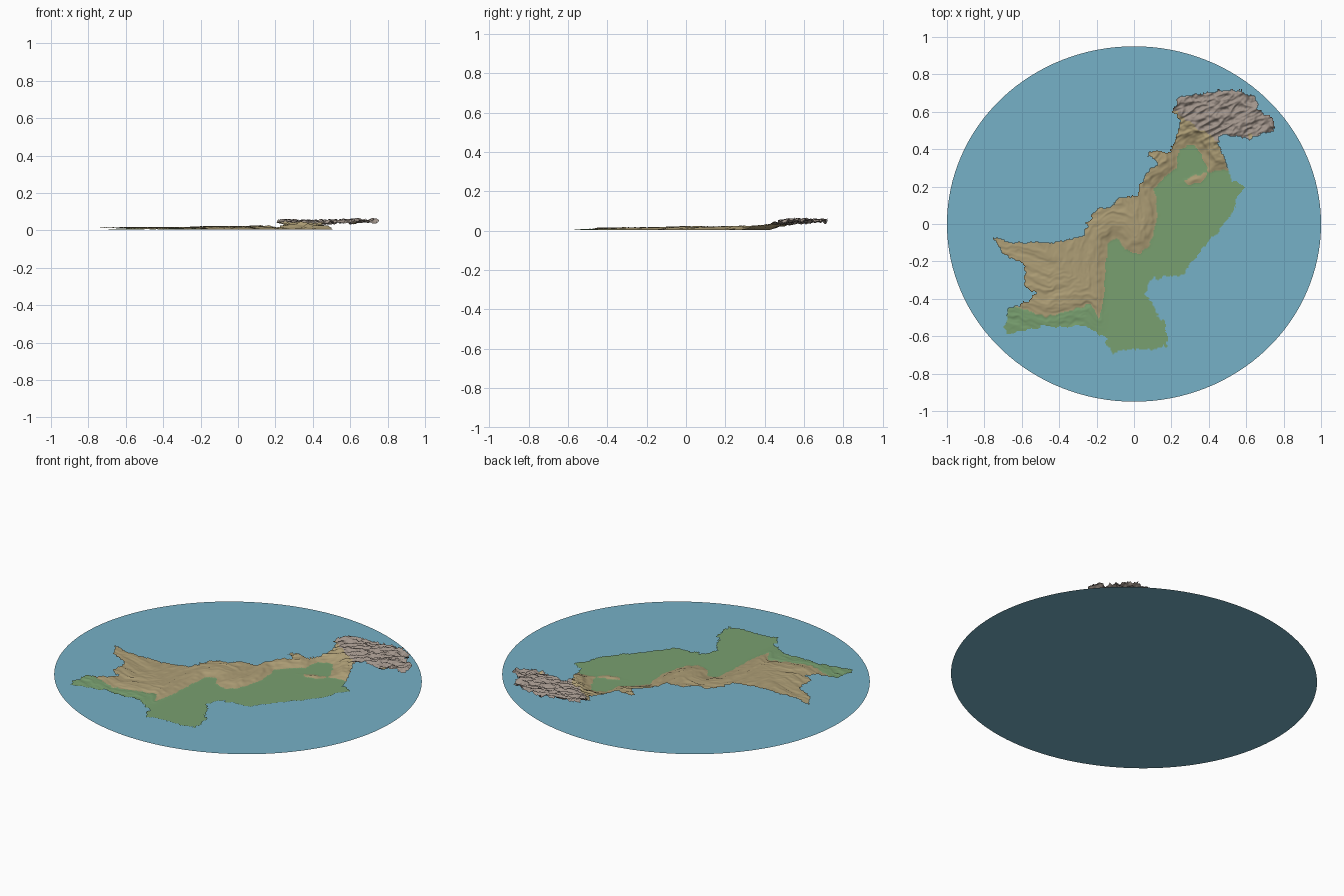
import bpy
import bmesh
import math
from mathutils import Vector, noise

STEP = 0.0055

# Country border, in hundredths of a unit, clockwise from the western tip
BORDER = [(-76, -7), (-65, -10), (-50, -10), (-37, -9), (-26, -6), (-25, 1), (-20, 8), (-12, 9),
          (-8, 14), (2, 15), (3, 21), (7, 28), (13, 32), (8, 36), (8, 39), (18, 38), (22, 44),
          (23, 48), (25, 55), (21, 60), (24, 68), (35, 70), (55, 72), (65, 68), (66, 61), (74, 57),
          (75, 50), (68, 48), (62, 45), (54, 47), (47, 48), (44, 43), (47, 38), (50, 30), (53, 23),
          (59, 20), (55, 14), (52, 5), (46, -3), (38, -11), (32, -20), (26, -27), (16, -28),
          (9, -30), (5, -38), (10, -43), (13, -50), (17, -53), (18, -65), (9, -67), (-2, -67),
          (-12, -69), (-15, -61), (-22, -58), (-26, -54), (-50, -55), (-68, -59), (-69, -56),
          (-67, -45), (-55, -41), (-52, -36), (-58, -34), (-59, -21), (-69, -17), (-72, -12)]

# Foot of the hills, closed far outside to the north-west
FOOTHILLS = [(-200, -43), (-63, -44), (-47, -50), (-37, -47), (-23, -43), (-19, -50), (-16, -40),
             (-15, -21), (-14, -10), (-9, -7), (-5, -14), (3, -16), (9, -11), (13, 5), (11, 19),
             (18, 26), (23, 30), (24, 40), (32, 43), (37, 35), (40, 28), (60, 29), (200, 200),
             (-200, 200)]


def edges(points):
    pts = [(x / 100, y / 100) for x, y in points]
    return list(zip(pts, pts[1:] + pts[:1]))


def inside(poly, x, y):
    hit = False
    for (ax, ay), (bx, by) in poly:
        if (ay > y) != (by > y) and x < ax + (y - ay) * (bx - ax) / (by - ay):
            hit = not hit
    return hit


def signed_distance(poly, x, y):
    best = math.inf
    for (ax, ay), (bx, by) in poly:
        dx, dy = bx - ax, by - ay
        t = max(0, min(1, ((x - ax) * dx + (y - ay) * dy) / (dx * dx + dy * dy)))
        best = min(best, math.hypot(x - ax - t * dx, y - ay - t * dy))
    return best if inside(poly, x, y) else -best


def smooth(t):
    t = max(0, min(1, t))
    return t * t * (3 - 2 * t)


def wobble(x, y, scale, seed=0):
    return noise.noise(Vector((x * scale, y * scale, seed)))


def ridge(u, v, seed):
    # sharp crests with rounded valleys, from 0 to 1
    total = 0
    for octave in (1, 2):
        total += (1 - min(1, 2 * abs(noise.noise(Vector((u * octave, v * octave, seed)))))) / octave
    return total / 1.5


def hill_depth(x, y):
    # distance into the hills, including the small range standing on the plain
    main = signed_distance(hills, x, y)
    along, across = (x - 0.33) + 0.3 * (y - 0.24), (y - 0.24) - 0.3 * (x - 0.33)
    island = 0.025 * (1 - math.hypot(along / 0.075, across / 0.022))
    return max(main, island) + 0.012 * wobble(x, y, 30, 5)


def peak_depth(x, y):
    # distance past the southern edge of the high mountains
    return y - max(0.43, 0.55 - 0.7 * (x - 0.25)) + 0.03 * wobble(x, y, 28, 9)


def terrain(x, y):
    depth, peak = hill_depth(x, y), peak_depth(x, y)
    upland, alpine = smooth((depth + 0.01) / 0.08), smooth((peak + 0.08) / 0.17)
    centre = math.exp(-((x + 0.05) ** 2 + (y - 0.05) ** 2) / 0.06)
    north = smooth((y - 0.12) / 0.25)
    folds = ridge(depth * 22, (x + y) * 5, 2)
    z = 0.004 + upland * (0.007 + 0.007 * centre + 0.005 * north + (0.007 + 0.005 * north) * folds)
    # low folds along the western coast
    z += 0.006 * smooth((-0.13 - x) / 0.1) * smooth((y + 0.6) / 0.1) * (1 - upland) * folds
    crags = ridge((y - 0.5 * x) * 26, (x + 0.5 * y) * 11, 7)
    return z + alpine * (0.012 + 0.025 * crags + 0.008 * smooth((x - 0.5) / 0.25))


def material(name, colour):
    mat = bpy.data.materials.new(name)
    mat.use_nodes = True
    mat.diffuse_color = (*colour, 1)
    mat.node_tree.nodes["Principled BSDF"].inputs["Base Color"].default_value = (*colour, 1)
    return mat


def add_object(name, bm, mats):
    mesh = bpy.data.meshes.new(name)
    bm.to_mesh(mesh)
    bm.free()
    obj = bpy.data.objects.new(name, mesh)
    bpy.context.collection.objects.link(obj)
    for mat in mats:
        mesh.materials.append(mat)
    return obj


cube = bpy.data.objects.get("Cube")
if cube:
    bpy.data.objects.remove(cube)

sea_blue = material("sea_blue", (0.18, 0.44, 0.57))
plain_green = material("plain_green", (0.19, 0.35, 0.16))
hill_tan = material("hill_tan", (0.42, 0.34, 0.18))
rock_grey = material("rock_grey", (0.36, 0.30, 0.26))

# Flat oval sea
bm = bmesh.new()
bmesh.ops.create_circle(bm, cap_ends=True, segments=128, radius=1)
bmesh.ops.scale(bm, vec=(1, 0.95, 1), verts=bm.verts)
add_object("sea", bm, [sea_blue])

# Relief of the land, laid out as square cells inside the wobbled border
border, hills = edges(BORDER), edges(FOOTHILLS)
bm = bmesh.new()
corners = {}


def corner(i, j):
    if (i, j) not in corners:
        x, y = i * STEP, j * STEP
        corners[i, j] = bm.verts.new((x, y, terrain(x, y)))
    return corners[i, j]


reach = int(0.8 / STEP)
for i in range(-reach, reach):
    for j in range(-reach, reach):
        x, y = (i + 0.5) * STEP, (j + 0.5) * STEP
        bx = x + 0.014 * wobble(x, y, 32, 1) + 0.008 * wobble(x, y, 80, 2)
        by = y + 0.014 * wobble(x, y, 32, 3) + 0.008 * wobble(x, y, 80, 4)
        if not inside(border, bx, by):
            continue
        face = bm.faces.new([corner(i, j), corner(i + 1, j), corner(i + 1, j + 1), corner(i, j + 1)])
        face.smooth = True
        # colour bands: plain, hills, high mountains
        face.material_index = 2 if peak_depth(x, y) > 0.03 else int(hill_depth(x, y) > 0)
add_object("land_relief", bm, [plain_green, hill_tan, rock_grey])
